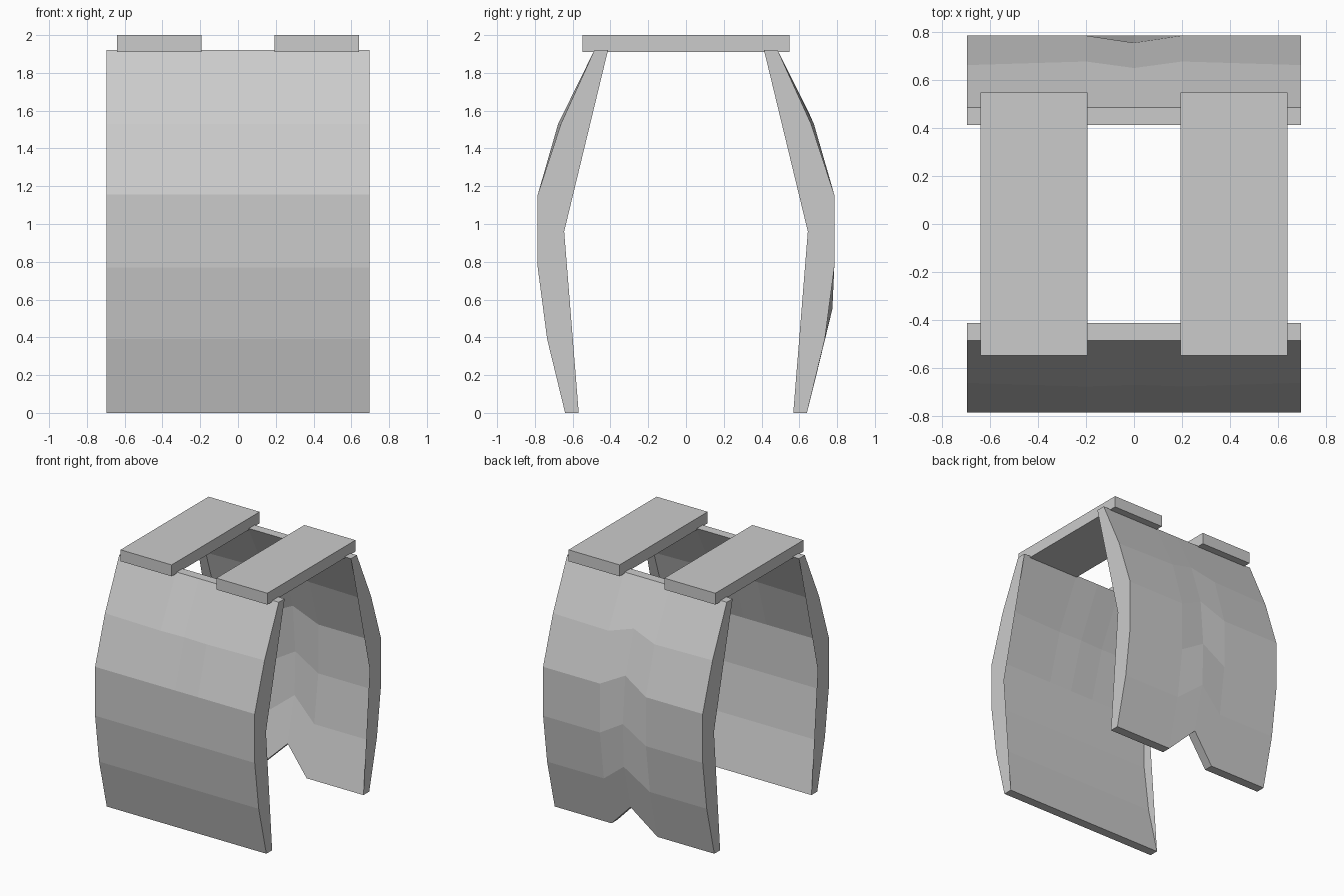
import bpy, bmesh

if "Cube" in bpy.data.objects:
    bpy.data.objects.remove(bpy.data.objects["Cube"])

XS = [-0.695, -0.2, 0.0, 0.2, 0.695]
THICK = 0.072
# (y, z) profiles of the bowed armour plates, bottom to top
OUTER = [(0.64, 0), (0.735, 0.39), (0.785, 0.77), (0.785, 1.155), (0.662, 1.53), (0.485, 1.92)]
# centre column of the notched back plate
SPINE = [(0.69, 0.20), (0.775, 0.55), (0.785, 0.89), (0.755, 1.26), (0.65, 1.59), (0.485, 1.92)]
# inner corner of the side rims, which stands proud of the inner skin
RIM_BEND = (0.645, 0.96)


def plate(name, side, spine):
    bm = bmesh.new()
    out, inn = [], []
    for x in XS:
        pts = list(spine if x == 0 else OUTER)
        if 0 < abs(x) < 0.5:
            pts[4] = (0.677, 1.53)
        out.append([bm.verts.new((x, side * y, z)) for y, z in pts])
        inn.append([bm.verts.new((x, side * (y - THICK), z)) for y, z in pts])
    for i in range(len(XS) - 1):
        # outer and inner skins
        for cols in (out, inn):
            for r in range(len(OUTER) - 1):
                bm.faces.new((cols[i][r], cols[i + 1][r], cols[i + 1][r + 1], cols[i][r + 1]))
        # bottom and top rims
        for r in (0, -1):
            bm.faces.new((out[i][r], out[i + 1][r], inn[i + 1][r], inn[i][r]))
    # side rims
    for i in (0, -1):
        bend = bm.verts.new((XS[i], side * RIM_BEND[0], RIM_BEND[1]))
        bm.faces.new(out[i] + [inn[i][-1], bend, inn[i][0]])
    bmesh.ops.recalc_face_normals(bm, faces=bm.faces)
    me = bpy.data.meshes.new(name)
    bm.to_mesh(me)
    bm.free()
    bpy.context.collection.objects.link(bpy.data.objects.new(name, me))


plate("front_plate", -1, OUTER[:4] + [(0.67, 1.53)] + OUTER[5:])
plate("back_plate", 1, SPINE)

# Shoulder straps
for name, s in (("left_strap", -1), ("right_strap", 1)):
    bpy.ops.mesh.primitive_cube_add(size=1, location=(s * 0.417, 0, 1.955))
    ob = bpy.context.object
    ob.name = name
    ob.scale = (0.445, 1.095, 0.09)
